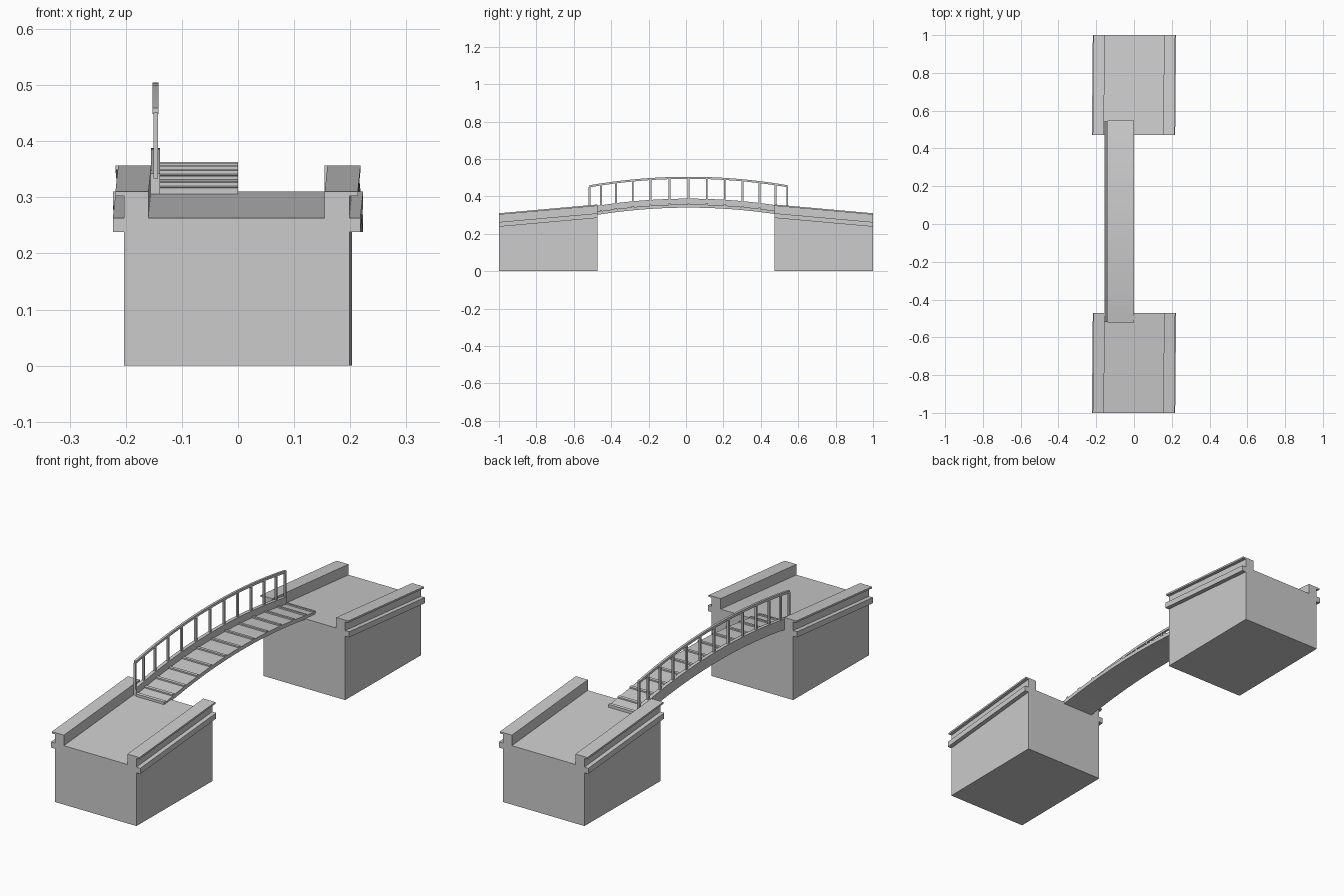
import bpy, bmesh, math

if "Cube" in bpy.data.objects:
    bpy.data.objects.remove(bpy.data.objects["Cube"])

R = 3.12           # arch radius
YC = 0.014         # arch centre along y
HALF = 0.53        # half span of the arch


def drop(y):
    return R - math.sqrt(R * R - (y - YC) ** 2)


def make_object(name, bm):
    bmesh.ops.recalc_face_normals(bm, faces=bm.faces)
    me = bpy.data.meshes.new(name)
    bm.to_mesh(me)
    bm.free()
    ob = bpy.data.objects.new(name, me)
    bpy.context.collection.objects.link(ob)
    return ob


def loft(name, sections):
    """Join matching closed cross-sections and cap both ends."""
    bm = bmesh.new()
    rings = [[bm.verts.new(p) for p in s] for s in sections]
    n = len(rings[0])
    for a, b in zip(rings, rings[1:]):
        for i in range(n):
            j = (i + 1) % n
            bm.faces.new((a[i], a[j], b[j], b[i]))
    bm.faces.new(rings[0])
    bm.faces.new(rings[-1])
    return make_object(name, bm)


def arch_strip(name, x0, x1, z0, z1, segs=24):
    """Rectangular bar following the arch; z values are at the crown."""
    secs = []
    for i in range(segs + 1):
        y = YC - HALF + 2 * HALF * i / segs
        d = drop(y)
        secs.append([(x0, y, z0 - d), (x1, y, z0 - d), (x1, y, z1 - d), (x0, y, z1 - d)])
    return loft(name, secs)


def box(name, x0, x1, y0, y1, z0, z1, tilt=0.0):
    """Box whose height follows a slope along y."""
    h = tilt * (y1 - y0) / 2
    return loft(name, [[(x0, y, z0 + s), (x1, y, z0 + s), (x1, y, z1 + s), (x0, y, z1 + s)]
                       for y, s in ((y0, -h), (y1, h))])


# abutments: sloped deck with curbs, lip and side band
half = [(0.201, 0), (0.201, 0.238), (0.2205, 0.238), (0.2205, 0.263), (0.201, 0.263),
        (0.201, 0.302), (0.216, 0.302), (0.216, 0.310), (0.157, 0.310), (0.157, 0.263)]
profile = half + [(-x, z) for x, z in reversed(half)]
for name, sgn in (("front_abutment", 1), ("back_abutment", -1)):
    loft(name, [[(sgn * (x + shift), sgn * y, z + (rise if z > 0 else 0)) for x, z in profile]
                for y, shift, rise in ((-1.0, -0.0025, 0), (-0.472, 0.0025, 0.047))])

# arched deck, side beam and handrail
arch_strip("arched_deck", -0.14, 0.0, 0.340, 0.357)
arch_strip("side_beam", -0.155, -0.139, 0.340, 0.388)
arch_strip("handrail", -0.152, -0.142, 0.494, 0.505)

# cross battens and railing posts at matching stations
stations = [-0.515, -0.455, -0.375, -0.285, -0.19, -0.088, 0.013,
            0.111, 0.207, 0.302, 0.393, 0.478, 0.541]
for i, y in enumerate(stations):
    d = drop(y)
    slope = -(y - YC) / R
    box(f"batten_{i}", -0.14, 0.0, y - 0.006, y + 0.006, 0.350 - d, 0.363 - d, slope)
    box(f"railing_post_{i}", -0.151, -0.143, y - 0.005, y + 0.005, 0.380 - d, 0.497 - d, slope)
